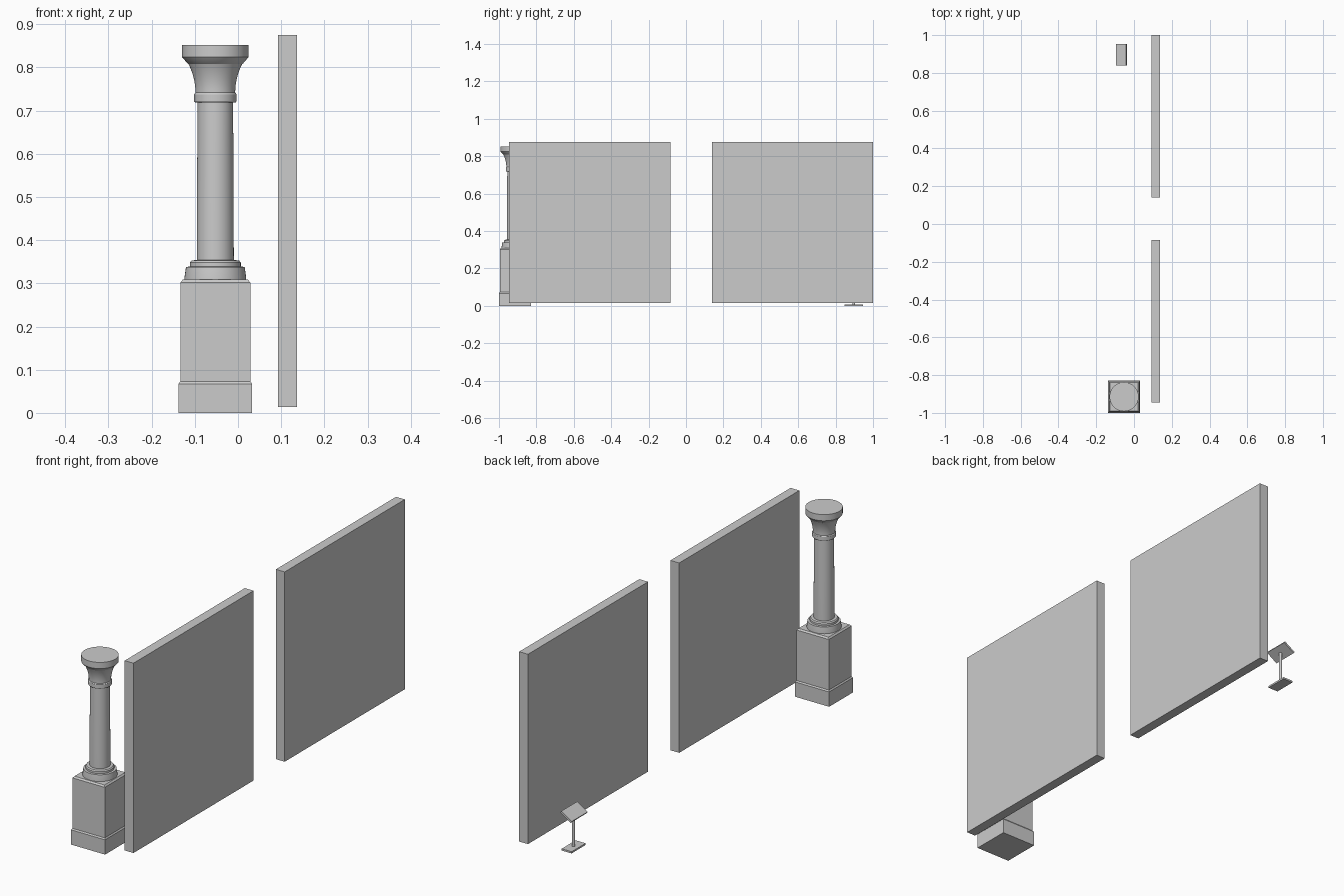
import bpy, bmesh, math
from mathutils import Matrix

if "Cube" in bpy.data.objects:
    bpy.data.objects.remove(bpy.data.objects["Cube"])


def finish(bm, name, smooth=False):
    bmesh.ops.recalc_face_normals(bm, faces=bm.faces)
    me = bpy.data.meshes.new(name)
    bm.to_mesh(me)
    bm.free()
    ob = bpy.data.objects.new(name, me)
    bpy.context.collection.objects.link(ob)
    if smooth:
        bpy.ops.object.select_all(action='DESELECT')
        ob.select_set(True)
        bpy.context.view_layer.objects.active = ob
        bpy.ops.object.shade_smooth_by_angle(angle=math.radians(30))
    return ob


def box(name, size, loc, tilt=0):
    bm = bmesh.new()
    bmesh.ops.create_cube(bm, size=1, matrix=Matrix.Diagonal((*size, 1)))
    ob = finish(bm, name)
    ob.location = loc
    ob.rotation_euler.y = tilt
    return ob


def stack(name, profile, sides, loc, turn=0.0, smooth=True):
    """Closed solid from (radius, z) rings; 4 sides makes a square block."""
    bm = bmesh.new()
    rings = []
    for r, z in profile:
        rings.append([bm.verts.new((r * math.cos(turn + math.tau * i / sides),
                                    r * math.sin(turn + math.tau * i / sides), z))
                      for i in range(sides)])
    for a, b in zip(rings, rings[1:]):
        for i in range(sides):
            j = (i + 1) % sides
            bm.faces.new((a[i], a[j], b[j], b[i]))
    bm.faces.new(rings[0][::-1])
    bm.faces.new(rings[-1])
    ob = finish(bm, name, smooth)
    ob.location = loc
    return ob


# Two display panels in a row
for name, y in (("front_panel", -0.5145), ("back_panel", 0.5695)):
    box(name, (0.044, 0.861, 0.861), (0.115, y, 0.4445))

# Square pedestal with stepped plinth and chamfered top
column = (-0.0525, -0.9145, 0)
half_widths = [(0.0855, 0), (0.0855, 0.067), (0.081, 0.073),
               (0.081, 0.302), (0.075, 0.309)]
stack("pedestal", [(h * math.sqrt(2), z) for h, z in half_widths], 4,
      column, math.pi / 4, False)

# Round base mouldings
stack("column_base", [(0.0715, 0.307), (0.0715, 0.313), (0.068, 0.338), (0.059, 0.339),
                      (0.059, 0.348), (0.055, 0.353), (0.044, 0.354)], 48, column)

# Shaft
stack("column_shaft", [(0.0427, 0.35), (0.0425, 0.5), (0.041, 0.722)], 48, column)

# Capital: collar, flared bell and round slab
bell = [(0.046 + 0.016 * (i / 8) ** 2, 0.742 + 0.066 * i / 8) for i in range(9)]
stack("capital", [(0.041, 0.719), (0.047, 0.719), (0.049, 0.722), (0.049, 0.738),
                  (0.047, 0.741)] + bell +
      [(0.064, 0.809), (0.077, 0.824), (0.077, 0.852)], 48, column)

# Small information stand with tilted board
stand_x, stand_y = -0.064, 0.897
box("stand_base", (0.05, 0.1, 0.008), (stand_x, stand_y, 0.004))
stack("stand_post", [(0.0065, 0.006), (0.0065, 0.158)], 16, (stand_x, stand_y, 0))
box("stand_board", (0.062, 0.114, 0.009), (-0.066, stand_y, 0.162), math.radians(-32))
